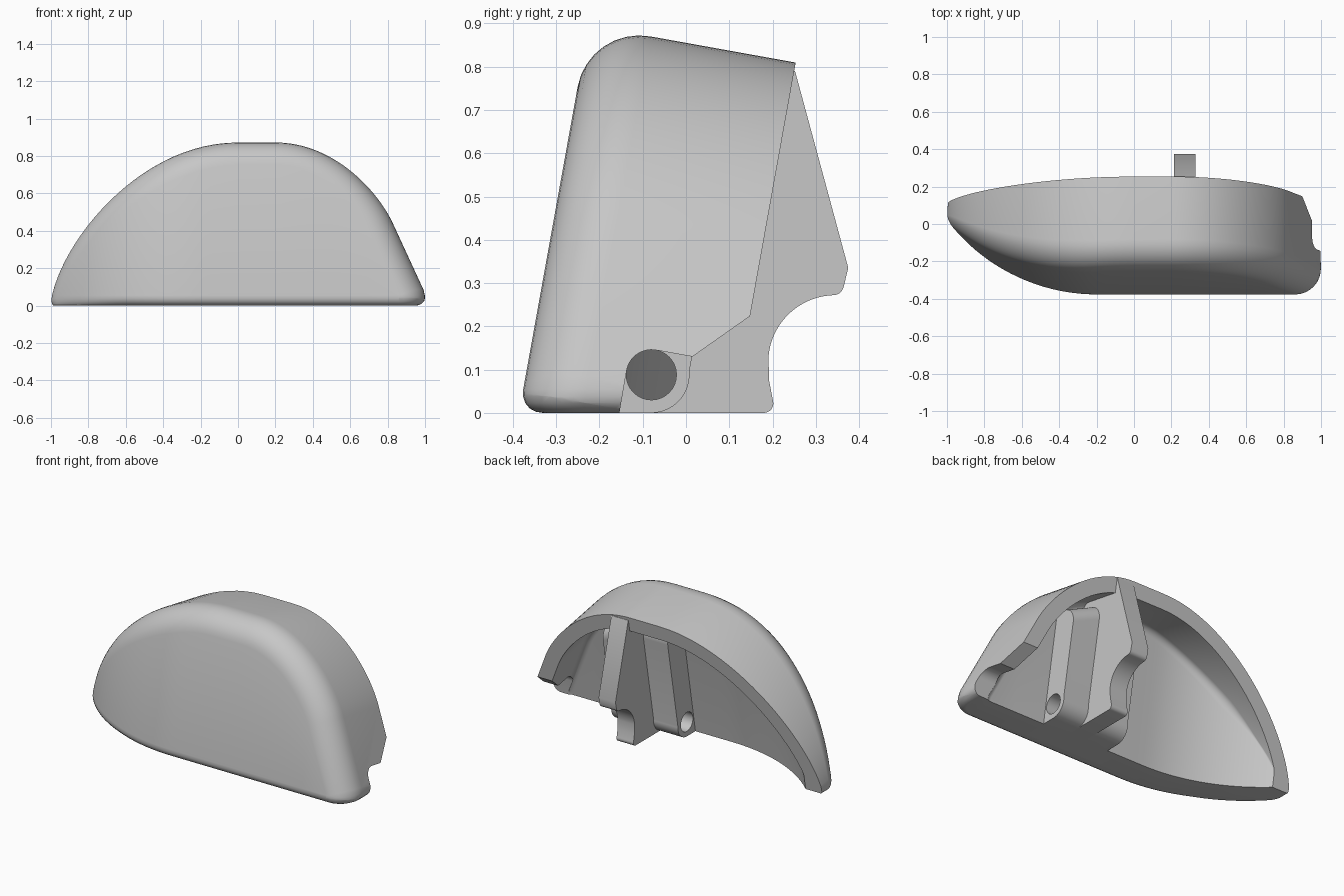
import bpy, bmesh, math
from mathutils import Vector
from mathutils.geometry import interpolate_bezier

cube = bpy.data.objects.get("Cube")
if cube:
    bpy.data.objects.remove(cube, do_unlink=True)

# Tilted frame: x across, u from front to back, h up the leaning face
TILT = math.radians(10.2)
C, S = math.cos(TILT), math.sin(TILT)
FRONT_Y, DEPTH, LOW = -0.386, 0.486, -0.3


def to_world(x, u, h):
    return Vector((x, FRONT_Y + u * C + h * S, h * C - u * S))


def front_u(x):
    """Front face is flat, then sweeps back in an arc toward the thin end."""
    d = min(max(-0.2 - x, 0), 0.95)
    return C * (1 - math.sqrt(1 - d * d))


def curve(a, b, c, d, n=26):
    return [p.to_2d() for p in interpolate_bezier(*[Vector((*q, 0)) for q in (a, b, c, d)], n)]


# Dome outline, from the thin end over the top to the blunt end
OUTLINE = ([Vector((-1, LOW))]
           + curve((-1, 0.1), (-0.95, 0.42), (-0.5, 0.91), (0, 0.91))
           + curve((0.2, 0.91), (0.525, 0.91), (0.757, 0.63), (0.827, 0.475))
           + [Vector(p) for p in ((0.993, 0.11), (1.005, 0.05), (1.005, LOW))])


def make_object(name, bm):
    bmesh.ops.recalc_face_normals(bm, faces=bm.faces)
    mesh = bpy.data.meshes.new(name)
    bm.to_mesh(mesh)
    bm.free()
    obj = bpy.data.objects.new(name, mesh)
    bpy.context.collection.objects.link(obj)
    return obj


def slice_z(bm, z, clear=False):
    bmesh.ops.bisect_plane(bm, geom=bm.verts[:] + bm.edges[:] + bm.faces[:], dist=1e-6,
                           plane_co=(0, 0, z), plane_no=(0, 0, 1), clear_inner=clear)


def round_base(bm, radius, back):
    """Soften the bottom edge by drawing in thin horizontal slices."""
    for k in range(1, 6):
        slice_z(bm, radius * (1 - math.cos(k / 5 * math.pi / 2)))
    bm.normal_update()
    moves = []
    for v in bm.verts:
        if v.co.z < radius - 1e-4:
            n = v.normal.copy()
            n.z = 0
            if (v.co.y - FRONT_Y) * C - v.co.z * S > back - 0.002:
                n.y = 0
            inset = radius - math.sqrt(max(radius ** 2 - (radius - v.co.z) ** 2, 0))
            moves.append((v, n.normalized() * inset * min(1, 0.25 + 2 * (v.co.x + 1))))
    for v, m in moves:
        v.co -= m


def dome(name, side_wall, front_wall, radius, back, floor, base_radius=0):
    """Dome set in by its wall thicknesses, with a rounded front edge."""
    bm = bmesh.new()
    steps, front, last = 8, [], len(OUTLINE) - 1
    for k in range(steps + 2):
        t = min(k / steps, 1) * math.pi / 2
        ring = []
        for i, p in enumerate(OUTLINE):
            tan = (OUTLINE[min(i + 1, last)] - OUTLINE[max(i - 1, 0)]).normalized()
            r = min(radius, 0.3 * max(DEPTH - front_wall - front_u(p.x), 0.02))
            q = p + Vector((tan.y, -tan.x)) * (side_wall + r * (1 - math.sin(t)))
            u = back if k > steps else front_u(q.x) + front_wall + r * (1 - math.cos(t))
            ring.append(bm.verts.new(to_world(q.x, u, q.y)))
            if k == 0:
                front.append((q.x, u))
        if k == 0:
            # Front face: strips dropping straight down from the innermost ring
            feet = [ring[0]] + [bm.verts.new(to_world(x, u, LOW)) for x, u in front[2:-2]] + [ring[-1]]
            for i in range(len(feet) - 1):
                bm.faces.new((feet[i], feet[i + 1], ring[i + 2], ring[i + 1]))
        else:
            for i in range(last):
                bm.faces.new((previous[i], previous[i + 1], ring[i + 1], ring[i]))
        previous = ring
    bm.faces.new(previous)
    bmesh.ops.recalc_face_normals(bm, faces=bm.faces)
    slice_z(bm, floor, True)
    if base_radius:
        round_base(bm, base_radius, back)
    bmesh.ops.holes_fill(bm, edges=[e for e in bm.edges if e.is_boundary])
    return make_object(name, bm)


def loft(name, x0, start, x1, end):
    """Solid along x between two (y, z) outlines."""
    bm = bmesh.new()
    a = [bm.verts.new((x0, y, z)) for y, z in start]
    b = [bm.verts.new((x1, y, z)) for y, z in end]
    bm.faces.new(a)
    bm.faces.new(b)
    for i in range(len(a)):
        bm.faces.new((a[i - 1], a[i], b[i], b[i - 1]))
    return make_object(name, bm)


def prism(name, points, x0, x1):
    return loft(name, x0, points, x1, points)


def arc(cy, cz, r, a0, a1, n=16):
    angles = [math.radians(a0 + (a1 - a0) * i / n) for i in range(n + 1)]
    return [(cy + r * math.cos(a), cz + r * math.sin(a)) for a in angles]


def combine(target, tool, operation):
    tool.hide_render = True
    mod = target.modifiers.new(operation, "BOOLEAN")
    mod.operation, mod.object, mod.solver = operation, tool, "EXACT"
    bpy.context.view_layer.objects.active = target
    bpy.ops.object.modifier_apply(modifier=mod.name)
    bpy.data.objects.remove(tool, do_unlink=True)


PIN_Y, PIN_Z, PIN_R, PIVOT_R = -0.08, 0.088, 0.058, 0.088


def pivot_outline(top):
    """Leaning arm, rounded about the pin below and again at its top."""
    crown = arc(0.284, top - PIVOT_R, PIVOT_R, 0, 90, 10) + [(-0.1, top)]
    return ([(-0.5, 0)] + arc(PIN_Y, PIN_Z, PIVOT_R, -90, 5)
            + [tuple(to_world(0, u, h).yz) for u, h in crown])


housing = dome("housing", 0, 0, 0.145, DEPTH, 0, 0.055)
cavity = dome("cavity", 0.09, 0.22, 0.04, 0.7, -0.05)

# Pivot blocks left standing inside the hollow, either side of the rib
combine(cavity, prism("pivot_block_right", pivot_outline(0.79), 0.05, 0.27), "DIFFERENCE")
combine(cavity, loft("pivot_block_left", 0.27, pivot_outline(0.79), 0.5, pivot_outline(0.69)),
        "DIFFERENCE")
combine(housing, cavity, "DIFFERENCE")

# Central rib with a hooked back edge
rib = prism("centre_rib", [(-0.3, 0)] + arc(0.18, 0.022, 0.022, -90, 20, 6)
            + [(0.192, 0.075)] + arc(0.345, 0.117, 0.155, 175, 95, 14)
            + arc(0.34, 0.297, 0.025, -80, -10, 6)
            + [(0.375, 0.335), (0.252, 0.79), (-0.1, 0.82), (-0.2, 0.75)], 0.214, 0.328)
combine(housing, rib, "UNION")

# Pin hole through blocks and rib
combine(housing, prism("pin_hole", arc(PIN_Y, PIN_Z, PIN_R, 0, 348.75, 31), 0, 0.6), "DIFFERENCE")

# Notch in the blunt end wall
notch = prism("end_notch", [(-0.171, -0.1)] + arc(PIN_Y, PIN_Z, PIN_R, 170, 80)
              + [(0.015, 0.13), (0.15, 0.225), (0.5, 0.47), (0.5, -0.1)], 0.6, 1.2)
combine(housing, notch, "DIFFERENCE")

# Plain grey finish
grey = bpy.data.materials.new("plain_grey")
grey.use_nodes = True
color = (0.57, 0.57, 0.57, 1)
grey.diffuse_color = color
grey.node_tree.nodes["Principled BSDF"].inputs["Base Color"].default_value = color
housing.data.materials.clear()
housing.data.materials.append(grey)

bpy.ops.object.select_all(action="DESELECT")
housing.select_set(True)
bpy.context.view_layer.objects.active = housing
bpy.ops.object.shade_smooth_by_angle(angle=math.radians(30))
